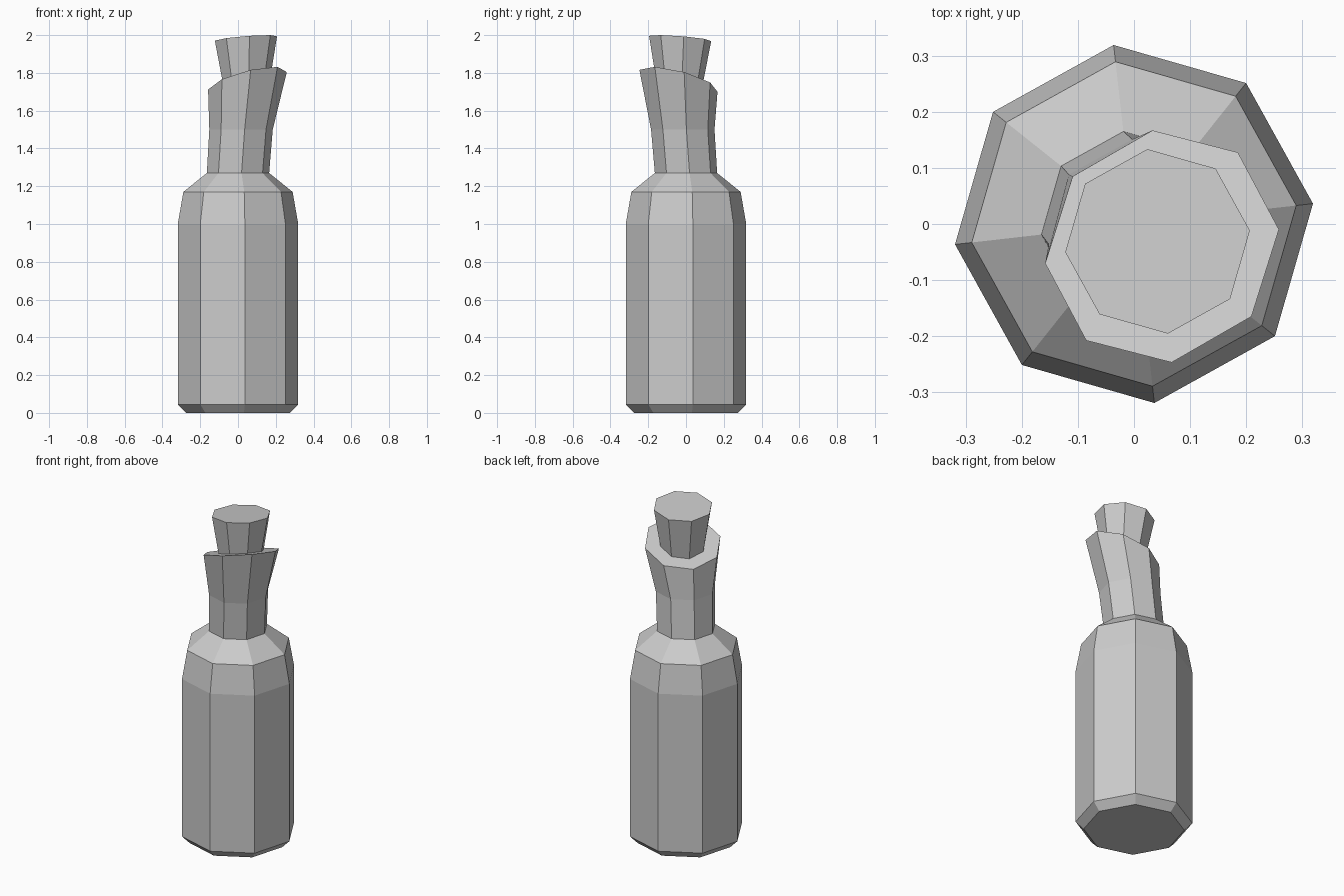
import bpy
import bmesh
import math
from mathutils import Matrix, Vector

SIDES = 8
TURN = math.radians(6.5)

cube = bpy.data.objects.get("Cube")
if cube:
    bpy.data.objects.remove(cube, do_unlink=True)

grey = bpy.data.materials.new("plain grey")
grey.use_nodes = True
colour = (0.6, 0.6, 0.6, 1)
grey.diffuse_color = colour
grey.node_tree.nodes["Principled BSDF"].inputs["Base Color"].default_value = colour


def loft(name, rings):
    """Skin octagonal rings given as (radius, x, y, z, tilt in degrees)."""
    bm = bmesh.new()
    loops = []
    for radius, x, y, z, tilt in rings:
        lean = Matrix.Rotation(math.radians(-tilt), 3, Vector((1, 1, 0)))
        loop = []
        for i in range(SIDES):
            a = TURN + i * math.tau / SIDES
            point = lean @ Vector((radius * math.cos(a), radius * math.sin(a), 0))
            loop.append(bm.verts.new(point + Vector((x, y, z))))
        loops.append(loop)
    for low, high in zip(loops, loops[1:]):
        for i in range(SIDES):
            j = (i + 1) % SIDES
            bm.faces.new((low[i], low[j], high[j], high[i]))
    bm.faces.new(loops[0][::-1])
    bm.faces.new(loops[-1])
    mesh = bpy.data.meshes.new(name)
    bm.to_mesh(mesh)
    bm.free()
    mesh.materials.append(grey)
    obj = bpy.data.objects.new(name, mesh)
    bpy.context.collection.objects.link(obj)
    return obj


# Bottle: chamfered base, straight body, shoulder and bent flaring neck
loft("bottle", [
    (0.277, 0, 0, 0, 0),
    (0.321, 0, 0, 0.045, 0),
    (0.321, 0, 0, 1.0, 0),
    (0.291, 0, 0, 1.17, 0),
    (0.166, 0, 0, 1.27, 0),
    (0.169, 0.016, -0.017, 1.5, 0),
    (0.2155, 0.05, -0.04, 1.758, 20.2),
])

# Stopper: tapered plug seated in the slanted mouth
loft("stopper", [
    (0.127, 0.048, -0.039, 1.745, 20.2),
    (0.166, 0.042, -0.031, 1.982, 6.3),
])
